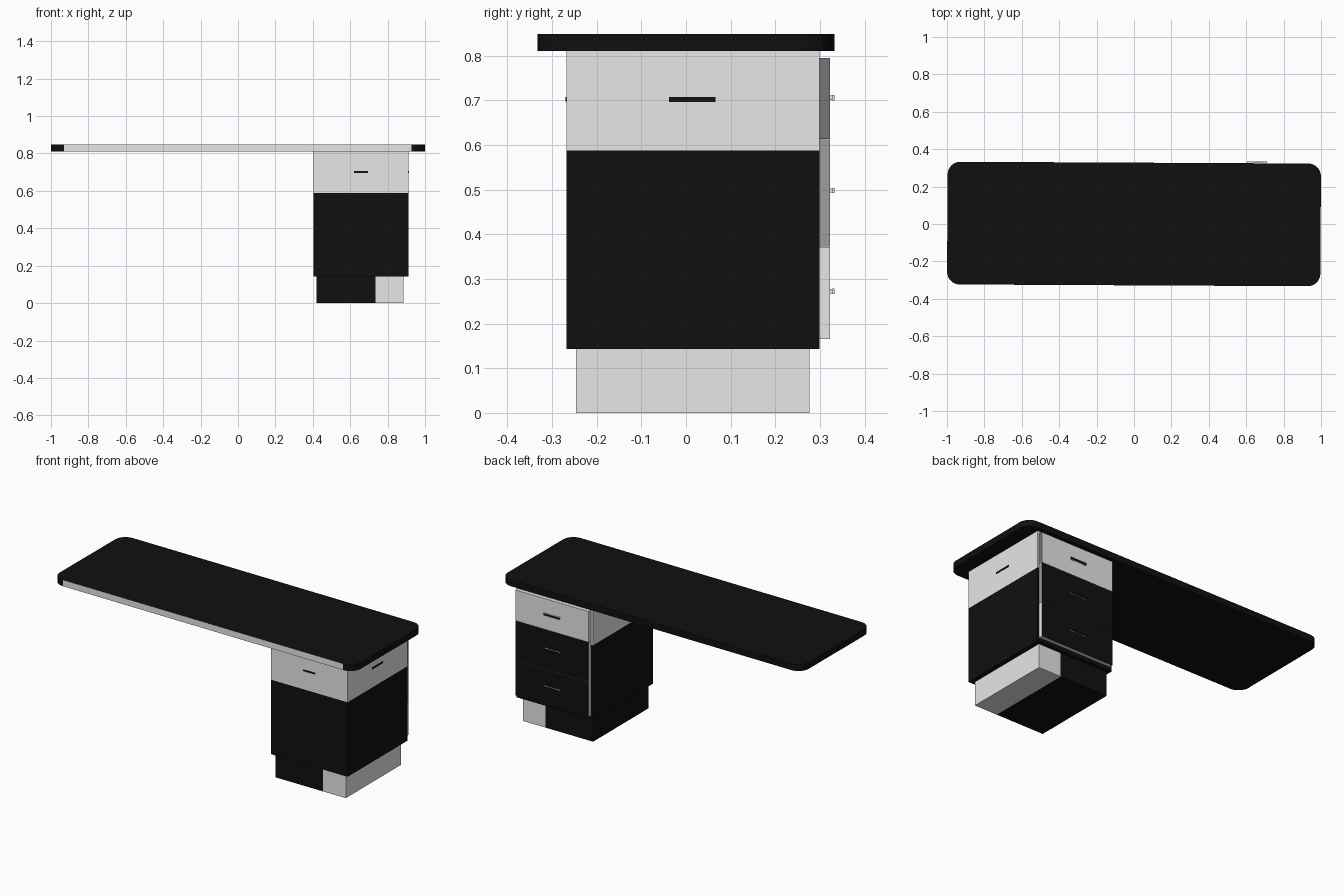
import bpy, bmesh, math
from mathutils import Matrix

if "Cube" in bpy.data.objects:
    bpy.data.objects.remove(bpy.data.objects["Cube"])


def material(name, rgb):
    m = bpy.data.materials.new(name)
    m.diffuse_color = (*rgb, 1)
    m.use_nodes = True
    m.node_tree.nodes["Principled BSDF"].inputs["Base Color"].default_value = m.diffuse_color
    return m


MATS = [material("black", (0.005, 0.005, 0.005)),
        material("off_white", (0.82, 0.82, 0.82)),
        material("mid_grey", (0.34, 0.34, 0.34)),
        material("dark_grey", (0.18, 0.18, 0.18))]
BLACK, WHITE, MID, DARK = range(4)


def finish(name, bm, rule):
    """Colour faces by rule(face centre, normal) and link the object."""
    bmesh.ops.recalc_face_normals(bm, faces=bm.faces)
    bm.normal_update()
    for f in bm.faces:
        f.material_index = rule(f.calc_center_median(), f.normal)
    me = bpy.data.meshes.new(name)
    bm.to_mesh(me)
    bm.free()
    for m in MATS:
        me.materials.append(m)
    ob = bpy.data.objects.new(name, me)
    bpy.context.collection.objects.link(ob)
    return ob


def box(name, lo, hi, rule, cut=None):
    bm = bmesh.new()
    bmesh.ops.create_cube(bm, size=1)
    for v in bm.verts:
        v.co = [lo[i] + (v.co[i] + 0.5) * (hi[i] - lo[i]) for i in range(3)]
    if cut:
        bmesh.ops.bisect_plane(bm, geom=bm.verts[:] + bm.edges[:] + bm.faces[:],
                               plane_co=cut[0], plane_no=cut[1])
    return finish(name, bm, rule)


# Desk top: rounded rectangle slab, pale front edge, turned very slightly
HX, HY, R, Z0, Z1 = 0.998, 0.328, 0.068, 0.81, 0.848
bm = bmesh.new()
outline = []
for q, (sx, sy) in enumerate([(1, 1), (-1, 1), (-1, -1), (1, -1)]):
    for k in range(9):
        a = math.radians(90 * q + 90 * k / 8)
        outline.append(bm.verts.new((sx * (HX - R) + R * math.cos(a),
                                     sy * (HY - R) + R * math.sin(a), Z0)))
face = bm.faces.new(outline)
new = bmesh.ops.extrude_face_region(bm, geom=[face])["geom"]
bmesh.ops.translate(bm, vec=(0, 0, Z1 - Z0),
                    verts=[g for g in new if isinstance(g, bmesh.types.BMVert)])
top = finish("desk_top", bm, lambda c, n: WHITE if n.y < -0.999 else BLACK)
top.data.transform(Matrix.Rotation(-0.005, 4, 'Z'))
bpy.context.view_layer.objects.active = top
top.select_set(True)
bpy.ops.object.shade_smooth_by_angle(angle=math.radians(30))

# Cabinet body: pale upper band, black below
box("cabinet_body", (0.405, -0.268, 0.143), (0.912, 0.299, 0.81),
    lambda c, n: WHITE if c.z > 0.588 else BLACK,
    ((0, 0, 0.588), (0, 0, 1)))

# Plinth: black with a pale right part
box("plinth", (0.42, -0.246, 0), (0.885, 0.277, 0.143),
    lambda c, n: WHITE if c.x > 0.735 else BLACK,
    ((0.735, 0, 0), (1, 0, 0)))

# Drawers on the back, each with a bar handle on two posts
CX = 0.657
DRAWERS = [("top", 0.613, 0.795, WHITE, DARK, 0.706),
           ("middle", 0.373, 0.612, BLACK, MID, 0.498),
           ("bottom", 0.165, 0.372, BLACK, WHITE, 0.272)]
for name, z0, z1, front, side, hz in DRAWERS:
    box(name + "_drawer", (0.418, 0.299, z0), (0.902, 0.322, z1),
        lambda c, n: front if n.y > 0.5 else side if n.x > 0.5 else WHITE)
    box(name + "_handle_bar", (CX - 0.053, 0.327, hz - 0.006),
        (CX + 0.053, 0.333, hz + 0.006),
        lambda c, n: BLACK if n.y > 0.5 else WHITE)
    for s in (-1, 1):
        x = CX + s * 0.04
        box(name + "_handle_post", (x - 0.008, 0.321, hz - 0.005),
            (x + 0.008, 0.328, hz + 0.005), lambda c, n: WHITE)

# Thin dark slots on the front and the right side of the pale band
box("front_slot", (CX - 0.038, -0.2695, 0.697), (CX + 0.038, -0.267, 0.707),
    lambda c, n: BLACK)
box("side_slot", (0.911, -0.038, 0.696), (0.9135, 0.066, 0.707),
    lambda c, n: BLACK)
